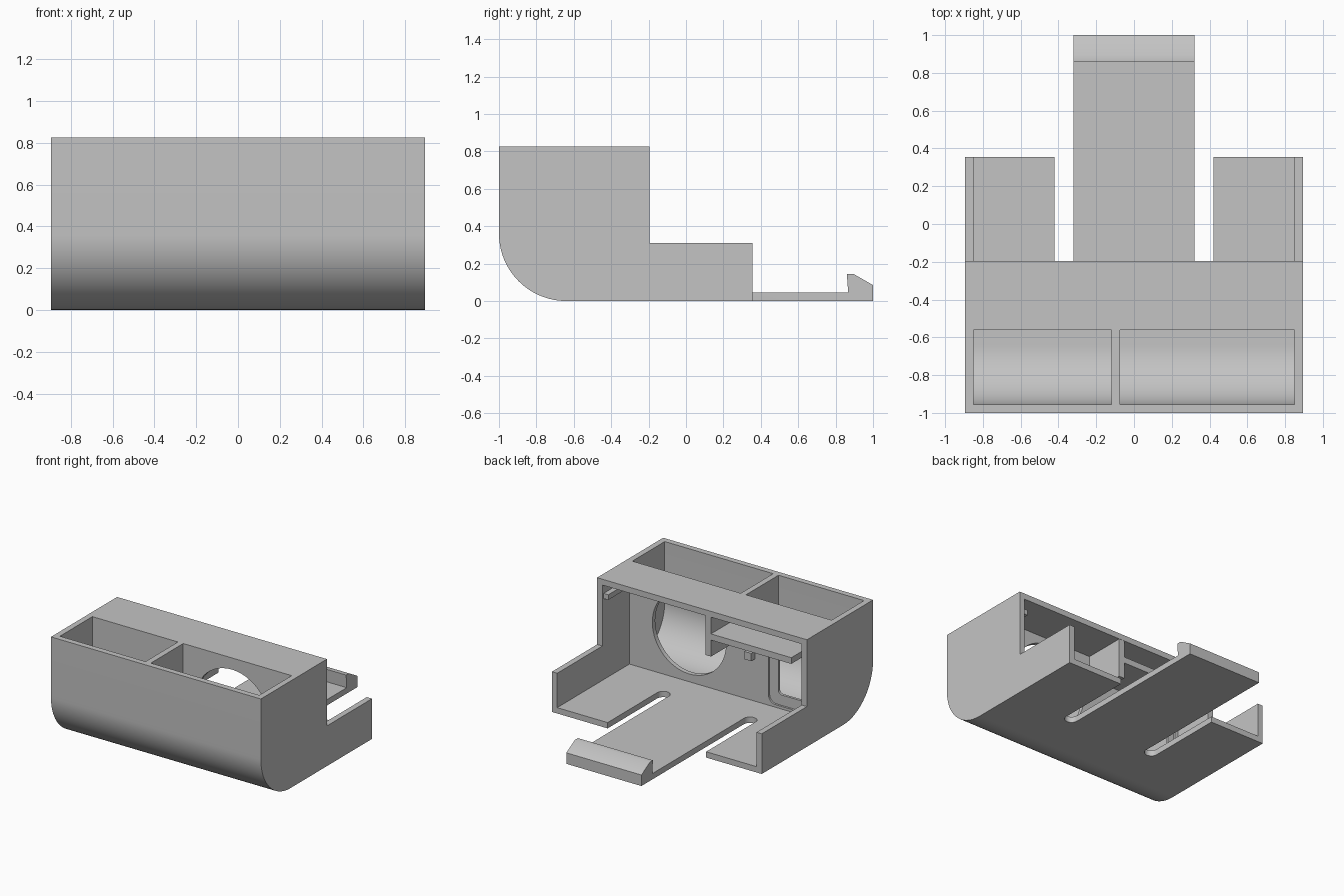
import bpy, bmesh
from math import sin, cos, pi, radians

if "Cube" in bpy.data.objects:
    bpy.data.objects.remove(bpy.data.objects["Cube"])

grey = bpy.data.materials.new("plain grey")
grey.use_nodes = True
grey.diffuse_color = (0.55, 0.55, 0.55, 1)
grey.node_tree.nodes["Principled BSDF"].inputs["Base Color"].default_value = (0.55, 0.55, 0.55, 1)


def prism(name, pts, axis, a, b):
    """Extrude a 2D outline along an axis from a to b."""
    place = {"x": lambda u, v, d: (d, u, v),
             "y": lambda u, v, d: (u, d, v),
             "z": lambda u, v, d: (u, v, d)}[axis]
    bm = bmesh.new()
    lo = [bm.verts.new(place(u, v, a)) for u, v in pts]
    hi = [bm.verts.new(place(u, v, b)) for u, v in pts]
    bm.faces.new(lo)
    bm.faces.new(hi)
    for i in range(len(pts)):
        j = (i + 1) % len(pts)
        bm.faces.new((lo[i], lo[j], hi[j], hi[i]))
    bmesh.ops.recalc_face_normals(bm, faces=bm.faces)
    mesh = bpy.data.meshes.new(name)
    bm.to_mesh(mesh)
    bm.free()
    mesh.materials.append(grey)
    ob = bpy.data.objects.new(name, mesh)
    bpy.context.collection.objects.link(ob)
    return ob


def arc(cu, cv, r, start, end, n=24):
    angles = [radians(start + (end - start) * i / n) for i in range(n + 1)]
    return [(cu + r * cos(t), cv + r * sin(t)) for t in angles]


def rect(u0, u1, v0, v1):
    return [(u0, v0), (u1, v0), (u1, v1), (u0, v1)]


def rounded(u0, u1, v0, v1, r):
    return (arc(u0 + r, v0 + r, r, 180, 270, 6) + arc(u1 - r, v0 + r, r, 270, 360, 6)
            + arc(u1 - r, v1 - r, r, 0, 90, 6) + arc(u0 + r, v1 - r, r, 90, 180, 6))


def cut(target, cutter):
    cutter.hide_render = True
    mod = target.modifiers.new("cut", "BOOLEAN")
    mod.operation = "DIFFERENCE"
    mod.solver = "EXACT"
    mod.object = cutter
    bpy.context.view_layer.objects.active = target
    bpy.ops.object.modifier_apply(modifier=mod.name)
    bpy.data.objects.remove(cutter)


W, T = 0.895, 0.045      # half width, wall thickness

# Housing: side outline with curved nose, low rear wings and barbed tongue
outline = arc(-0.64, 0.36, 0.36, 180, 270) + [
    (1, 0), (1, 0.085), (0.895, 0.145), (0.86, 0.145), (0.867, T),
    (0.355, T), (0.355, 0.31), (-0.195, 0.31), (-0.195, 0.825), (-1, 0.825)]
housing = prism("housing", outline, "x", -W, W)

# Rear bay, open to the back
cut(housing, prism("bay_cutter", rect(-0.525, 0.5, T, 0.78), "x", -0.85, 0.85))

# Two open-topped front pockets with curved floors
pocket = arc(-0.64, 0.36, 0.315, 180, 270) + [(-0.56, T), (-0.56, 1), (-0.955, 1)]
for x0, x1 in ((-0.85, -0.12), (-0.075, 0.85)):
    cut(housing, prism("pocket_cutter", pocket, "x", x0, x1))

# Slots beside the tongue and the space behind the wings
for s in (-1, 1):
    plan = [(0.32, 1.1)] + arc(0.37, -0.25, 0.05, 180, 360, 12) + [
        (0.42, 0.355), (1, 0.355), (1, 1.1)]
    cut(housing, prism("slot_cutter", [(s * x, y) for x, y in plan], "z", -0.1, 0.2))

# Round opening and framed window through the inner wall
cut(housing, prism("hole_cutter", arc(0.34, 0.42, 0.315, 0, 354, 59), "y", -0.6, -0.4))
cut(housing, prism("frame_cutter", rounded(-0.82, -0.335, 0.065, 0.57, 0.06), "y", -0.54, -0.4))
cut(housing, prism("window_cutter", rounded(-0.77, -0.41, 0.145, 0.52, 0.03), "y", -0.6, -0.4))

# Bay fittings: hanging rib, shelf, side rail and small stop
prism("hanging_rib", rect(-0.535, -0.197, 0.475, 0.79), "x", -0.075, -0.028)
prism("shelf", rect(-0.535, -0.197, 0.602, 0.65), "x", -0.76, -0.07)
prism("side_rail", rect(-0.535, -0.21, 0.67, 0.71), "x", 0.81, 0.86)
prism("wall_stop", rect(-0.535, -0.48, 0.37, 0.43), "x", -0.22, -0.16)

for ob in bpy.context.collection.objects:
    if ob.type == "MESH":
        bpy.ops.object.select_all(action="DESELECT")
        ob.select_set(True)
        bpy.context.view_layer.objects.active = ob
        bpy.ops.object.shade_smooth_by_angle(angle=radians(30))
